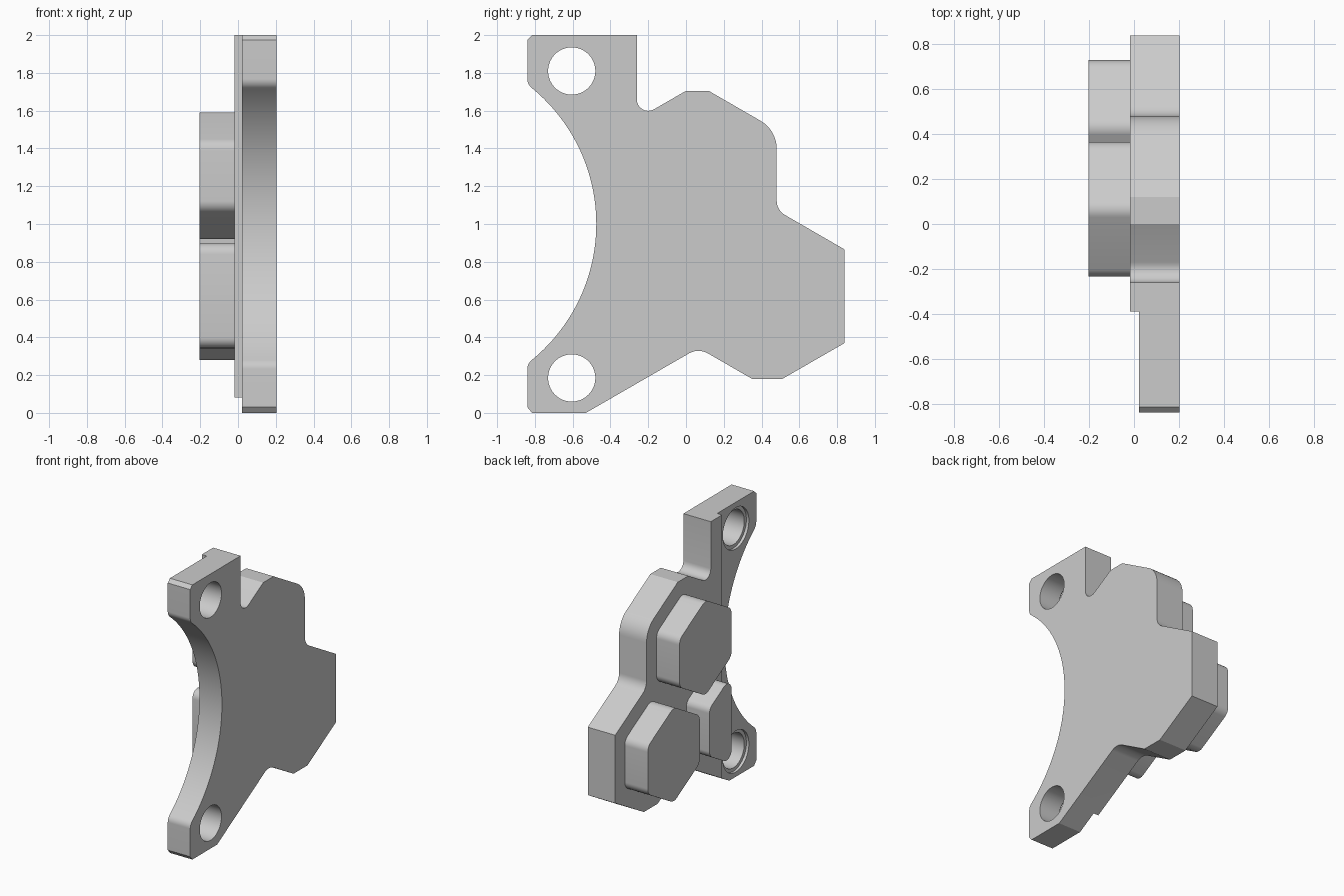
import bpy, bmesh
from math import sin, cos, tan, radians, hypot, sqrt, pi
from mathutils import Vector

if "Cube" in bpy.data.objects:
    bpy.data.objects.remove(bpy.data.objects["Cube"])

grey = bpy.data.materials.new("light grey")
grey.use_nodes = True
colour = (0.6, 0.6, 0.6, 1)
grey.diffuse_color = colour
grey.node_tree.nodes["Principled BSDF"].inputs["Base Color"].default_value = colour

FACE, STEP, BACK, PAD = 0.203, 0.022, -0.018, -0.203   # x levels


def rounded(corners, steps=8):
    """Outline from (y, z, radius) corners, each corner filleted."""
    out = []
    for i, (y, z, r) in enumerate(corners):
        p = Vector((y, z))
        if not r:
            out.append(p)
            continue
        a = (Vector(corners[i - 1][:2]) - p).normalized()
        b = (Vector(corners[(i + 1) % len(corners)][:2]) - p).normalized()
        half = a.angle(b) / 2
        centre = p + (a + b).normalized() * (r / sin(half))
        start = p + a * (r / tan(half)) - centre
        end = p + b * (r / tan(half)) - centre
        sweep = pi - 2 * half
        for k in range(steps + 1):
            t = k / steps
            out.append(centre + (start * sin((1 - t) * sweep) + end * sin(t * sweep)) / sin(sweep))
    return out


def prism(name, outline, x0, x1):
    """Extrude a (y, z) outline along x."""
    bm = bmesh.new()
    face = bm.faces.new([bm.verts.new((x0, p[0], p[1])) for p in outline])
    top = bmesh.ops.extrude_face_region(bm, geom=[face])["geom"]
    bmesh.ops.translate(bm, vec=(x1 - x0, 0, 0),
                        verts=[v for v in top if isinstance(v, bmesh.types.BMVert)])
    bmesh.ops.recalc_face_normals(bm, faces=bm.faces)
    mesh = bpy.data.meshes.new(name)
    bm.to_mesh(mesh)
    bm.free()
    mesh.materials.append(grey)
    ob = bpy.data.objects.new(name, mesh)
    bpy.context.collection.objects.link(ob)
    return ob


def select(ob):
    bpy.ops.object.select_all(action="DESELECT")
    ob.select_set(True)
    bpy.context.view_layer.objects.active = ob


def smooth(ob):
    select(ob)
    bpy.ops.object.shade_smooth_by_angle(angle=radians(25))


def cut(ob, cutter):
    mod = ob.modifiers.new("cut", "BOOLEAN")
    mod.operation, mod.solver, mod.object = "DIFFERENCE", "EXACT", cutter
    select(ob)
    bpy.ops.object.modifier_apply(modifier=mod.name)
    bpy.data.objects.remove(cutter)


def circle(y, z, r, n=64):
    return [(y + r * cos(2 * pi * k / n), z + r * sin(2 * pi * k / n)) for k in range(n)]


# Bracket plate: lobed rear edge, then the large concave front arc
ARC_R, ARC_Y = 0.93, -1.405
corners = [
    (-0.84, 0.03, 0), (-0.815, 0, 0), (-0.53, 0, 0), (0.066, 0.344, 0.1),
    (0.35, 0.18, 0), (0.51, 0.18, 0), (0.84, 0.37, 0), (0.84, 0.865, 0),
    (0.48, 1.073, 0.09), (0.48, 1.497, 0.17), (0.12, 1.705, 0), (0, 1.705, 0),
    (-0.26, 1.555, 0.06), (-0.26, 2, 0), (-0.815, 2, 0), (-0.84, 1.975, 0),
    (-0.84, 1.74, 0.06),
]
span = 50
for k in range(-24, 25):
    a = radians(span * -k / 24)
    corners.append((ARC_Y + ARC_R * cos(a), 1 + ARC_R * sin(a), 0))
corners.append((-0.84, 0.26, 0.06))
plate = prism("bracket_plate", rounded(corners), BACK, FACE)

# Thinner front flange on the back side
cut(plate, prism("flange_cutter", [(-1, -0.1), (-0.39, -0.1), (-0.39, 2.1), (-1, 2.1)], -0.1, STEP))

# Mounting holes, each with a shallow counterbore
for z in (0.185, 1.81):
    cut(plate, prism("hole_cutter", circle(-0.605, z, 0.125), -0.1, 0.3))
    cut(plate, prism("bore_cutter", circle(-0.605, z, 0.15), -0.1, STEP + 0.02))
smooth(plate)

# Raised hexagonal pads
IN, R = 0.3, 0.3 / cos(radians(30))
EMBED = BACK + 0.005
for name, y, z in (("upper_pad", 0.065, 1.255), ("lower_pad", 0.43, 0.615)):
    hexagon = [(y + R * sin(k * pi / 3), z + R * cos(k * pi / 3), 0.07) for k in range(6)]
    smooth(prism(name, rounded(hexagon), PAD, EMBED))

# Pad clipped by the flange edge
y0, y1, mid = -0.235, 0.02, 0.62
low, high = R / 2, R / 2 + (y1 - y0) * tan(radians(30))
clipped = [(y0, mid - high, 0.058), (y1, mid - low, 0.06),
           (y1, mid + low, 0.06), (y0, mid + high, 0.058)]
smooth(prism("clipped_pad", rounded(clipped), PAD, EMBED))
